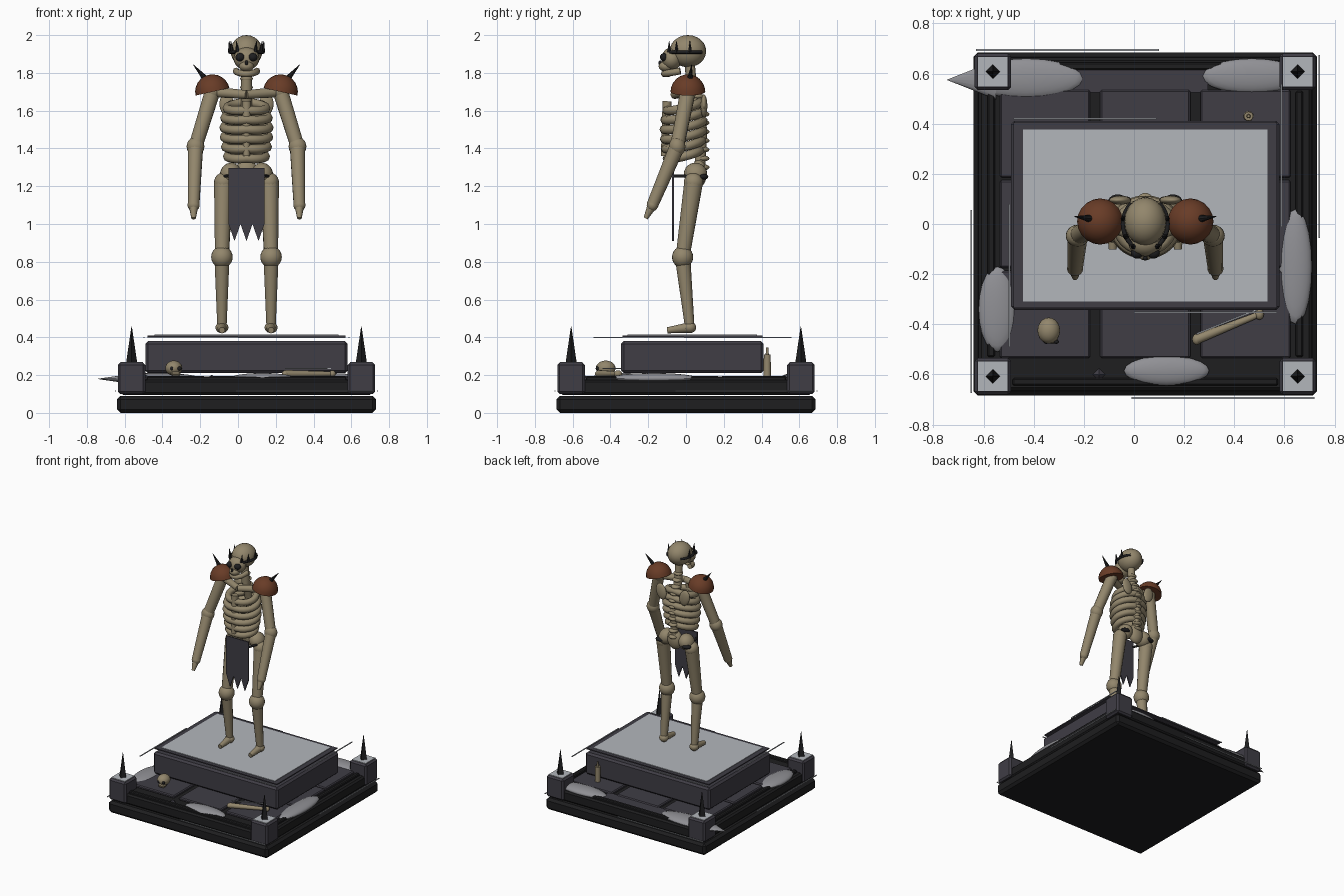
import bpy, bmesh
from math import sin, cos, pi, radians
from mathutils import Vector, Matrix

old = bpy.data.objects.get("Cube")
if old:
    bpy.data.objects.remove(old, do_unlink=True)

SIDES = (-1, 1)
AXIS = .045  # x of the symmetry plane of figure and plinth


def material(name, red, green, blue):
    mat = bpy.data.materials.new(name)
    mat.use_nodes = True
    colour = (red, green, blue, 1)
    mat.diffuse_color = colour
    mat.node_tree.nodes["Principled BSDF"].inputs["Base Color"].default_value = colour
    return mat


bone = material("bone", .29, .24, .15)
stone = material("dark stone", .05, .047, .06)
iron = material("black iron", .013, .013, .014)
leather = material("brown leather", .14, .045, .02)
pale = material("pale slab", .45, .47, .5)
rubble = material("grey rubble", .28, .28, .3)


def at(x, y, z):
    """Point measured from the symmetry plane."""
    return Vector((AXIS + x, y, z))


def finish(name, bm, mat, smooth=True):
    bmesh.ops.recalc_face_normals(bm, faces=bm.faces)
    mesh = bpy.data.meshes.new(name)
    bm.to_mesh(mesh)
    bm.free()
    mesh.materials.append(mat)
    part = bpy.data.objects.new(name, mesh)
    bpy.context.collection.objects.link(part)
    if smooth:
        bpy.ops.object.select_all(action='DESELECT')
        bpy.context.view_layer.objects.active = part
        part.select_set(True)
        bpy.ops.object.shade_smooth_by_angle(angle=radians(40))
    return part


def box(name, centre, size, mat, bevel=0):
    bm = bmesh.new()
    bmesh.ops.create_cube(bm, size=1)
    bmesh.ops.scale(bm, vec=size, verts=bm.verts)
    if bevel:
        bmesh.ops.bevel(bm, geom=bm.edges[:], offset=bevel, segments=1, affect='EDGES')
    part = finish(name, bm, mat, False)
    part.location = centre
    return part


def blob(name, centre, radii, mat, lean=0):
    bm = bmesh.new()
    bmesh.ops.create_uvsphere(bm, u_segments=20, v_segments=12, radius=1)
    bmesh.ops.scale(bm, vec=radii, verts=bm.verts)
    part = finish(name, bm, mat)
    part.location, part.rotation_euler.y = centre, lean
    return part


def limb(name, start, end, start_radius, end_radius, mat=bone, sides=14):
    """Tapered round bar between two points."""
    start, end = Vector(start), Vector(end)
    along = end - start
    turn = along.to_track_quat('Z', 'Y').to_matrix().to_4x4()
    bm = bmesh.new()
    bmesh.ops.create_cone(bm, cap_ends=True, segments=sides, radius1=start_radius, radius2=end_radius,
                          depth=along.length, matrix=Matrix.Translation((start + end) / 2) @ turn)
    return finish(name, bm, mat, sides > 4)


def hoop(name, path, radius, mat, closed=False):
    """Round bar of even thickness along a path."""
    curve = bpy.data.curves.new(name, 'CURVE')
    curve.dimensions = '3D'
    curve.bevel_depth, curve.bevel_resolution = radius, 2
    curve.use_fill_caps = True
    spline = curve.splines.new('POLY')
    spline.points.add(len(path) - 1)
    for point, place in zip(spline.points, path):
        point.co = (*place, 1)
    spline.use_cyclic_u = closed
    curve.materials.append(mat)
    part = bpy.data.objects.new(name, curve)
    bpy.context.collection.objects.link(part)
    return part


def edge_trims(half_x, half_y, middle_y, z, shift, length):
    """One thin strip per side, each shifted the same way round."""
    strip = .006
    for s in SIDES:
        box("edge_trim", at(-s * shift, middle_y + s * half_y, z), (length, strip, strip), pale)
        box("edge_trim", at(s * half_x, middle_y + s * shift, z), (strip, length, strip), pale)


# plinth: slabs, tiles, rails and dais
box("base_slab", at(0, 0, .045), (1.37, 1.37, .09), iron, .018)
box("base_step", at(0, 0, .135), (1.33, 1.33, .08), iron, .012)
box("back_ledge", at(-.03, .57, .178), (.56, .09, .02), stone)
for column in (-1, 0, 1):
    for row in (-1, 0, 1):
        box("floor_tile", at(.4 * column, .36 * row, .183), (.36, .35, .024), stone, .007)
for s in SIDES:
    box("side_rail", at(s * .615, 0, .18), (.03, 1.06, .025), iron, .006)
    box("end_rail", at(0, s * .63, .18), (1.06, .03, .025), iron, .006)
dais_y = .034
box("dais", at(0, dais_y, .295), (1.07, .755, .17), stone, .014)
box("dais_border", at(0, dais_y, .406), (1.05, .74, .008), stone)
box("dais_top", at(0, dais_y, .411), (.975, .685, .006), pale)
edge_trims(.694, .694, 0, .115, .31, .73)
edge_trims(.543, .386, dais_y, .4, .24, .57)

# corner posts with caps and spikes
for sx in SIDES:
    for sy in SIDES:
        post = at(sx * .608, sy * .608, .183)
        top = post + Vector((0, 0, .085))
        box("corner_post", post, (.146, .146, .165), stone, .012)
        box("post_cap", top, (.118, .118, .005), pale)
        limb("post_spike", top, top + Vector((0, 0, .19)), .029, .001, iron, 4)

# flattened rubble mounds
for x, y, rx, ry in ((-.43, .58, .23, .08), (.47, .59, .2, .07), (.645, -.17, .065, .23),
                     (-.545, -.34, .075, .17), (.13, -.585, .17, .06)):
    blob("rubble_mound", (x, y, .183), (rx, ry, .028), rubble)
tip = limb("mound_tip", (-.55, .575, 0), (-.745, .575, 0), .08, .001, rubble)
tip.location.z, tip.scale.z = .18, .36
limb("rubble_chip", (-.14, -.6, .18), (-.14, -.6, .2), .025, .003, stone, 4)

# loose skull, long bone and candle on the floor
blob("loose_skull", (-.34, -.425, .237), (.045, .052, .04), bone)
box("loose_jaw", (-.33, -.455, .207), (.05, .045, .025), bone, .008)
for s in SIDES:
    blob("loose_socket", (-.33 + s * .02, -.47, .235), (.011, .008, .011), iron)
knob, shank_end = Vector((.25, -.46, .207)), Vector((.5, -.36, .207))
limb("long_bone", knob, shank_end, .02, .012)
for end in (knob, shank_end):
    blob("bone_knob", end, (.018, .022, .018), bone)
glint = box("bone_glint", (.37, -.39, .236), (.26, .006, .005), pale)
glint.rotation_euler.z = .38
limb("candle", (.457, .43, .19), (.457, .43, .31), .02, .018)
limb("candle_wick", (.457, .43, .3), (.457, .43, .345), .009, .006)

# skull
blob("cranium", at(0, .01, 1.915), (.084, .097, .085), bone)
blob("face", at(0, -.075, 1.875), (.068, .055, .06), bone)
blob("upper_jaw", at(0, -.1, 1.835), (.04, .045, .03), bone)
jaw_arc = [pi + pi * step / 8 for step in range(9)]
hoop("lower_jaw", [at(.055 * cos(a), -.03 + .085 * sin(a), 1.81 + .015 * sin(a)) for a in jaw_arc], .018, bone)
blob("chin", at(0, -.1, 1.797), (.035, .028, .02), bone)
blob("nose_hole", at(0, -.137, 1.852), (.009, .009, .014), iron)

# spine, ribs and pelvis
limb("neck", at(0, .02, 1.86), at(0, .03, 1.7), .026, .03)
limb("upper_spine", at(0, .03, 1.72), at(0, .085, 1.5), .03, .027)
limb("lower_spine", at(0, .085, 1.5), at(0, .07, 1.24), .027, .03)
for step in range(11):
    blob("vertebra", at(0, .03 + .06 * min(1, step / 4), 1.77 - .047 * step), (.034, .034, .016), bone)
turns = [2 * pi * step / 28 for step in range(28)]
for level in range(6):
    swell = 1 - .035 * (level - 2) ** 2 / (1 if level < 2 else 2)
    height = 1.625 - .051 * level
    hoop("rib", [at(.12 * swell * cos(a), .104 * swell * sin(a) - .012,
                    height + .022 * sin(a) - .012 * abs(cos(a))) for a in turns], .024, bone, True)
limb("breastbone", at(0, -.1, 1.65), at(0, -.115, 1.36), .024, .018)
blob("sacrum", at(0, .07, 1.27), (.06, .04, .075), bone)

# paired parts
for s in SIDES:
    # eye sockets and spiked crown bands
    blob("eye_socket", at(s * .033, -.116, 1.883), (.025, .022, .022), iron)
    band = [radians(13 * step) for step in range(-4, 5)]
    hoop("crown_band", [at(s * .089 * cos(a), .104 * sin(a), 1.91) for a in band], .009, iron)
    for a in (-1, -.5, .2):
        root = at(s * .088 * cos(a), .106 * sin(a), 1.91)
        limb("crown_spike", root, root + Vector((s * .006, 0, .06)), .012, .001, iron, 6)

    # arm, from landmarks
    shoulder, elbow = at(s * .18, .01, 1.7), at(s * .27, -.047, 1.41)
    wrist, fingertip = at(s * .28, -.178, 1.1), at(s * .28, -.213, 1.03)
    limb("collar_bone", at(0, -.06, 1.685), shoulder, .023, .028)
    blob("shoulder_blade", at(s * .1, .095, 1.625), (.042, .018, .062), bone, s * .25)
    blob("shoulder_joint", shoulder, (.045, .045, .045), bone)
    limb("upper_arm", shoulder, elbow, .041, .037)
    blob("elbow", elbow, (.047, .044, .05), bone)
    limb("forearm", elbow, wrist, .041, .031)
    blob("wrist", wrist, (.032, .03, .032), bone)
    limb("hand", wrist, fingertip, .026, .012)

    # half-dome shoulder guard with a spike
    bm = bmesh.new()
    bmesh.ops.create_uvsphere(bm, u_segments=20, v_segments=12, radius=.092)
    bmesh.ops.bisect_plane(bm, geom=bm.verts[:] + bm.edges[:] + bm.faces[:], plane_co=(0, 0, 0),
                           plane_no=(0, 0, -1), clear_outer=True)
    bmesh.ops.holes_fill(bm, edges=bm.edges[:])
    guard = finish("shoulder_guard", bm, leather)
    guard.location, guard.rotation_euler.y = shoulder, s * .22
    limb("guard_spike", at(s * .21, .02, 1.76), at(s * .283, .03, 1.845), .018, .001, iron, 8)

    # leg, from landmarks
    hip, knee = at(s * .122, .04, 1.22), at(s * .13, -.018, .825)
    ankle, toe = at(s * .13, .02, .452), at(s * .13, -.1, .437)
    blob("hip_bone", at(s * .085, .05, 1.265), (.055, .062, .06), bone, s * -.4)
    blob("hip_joint", hip, (.05, .052, .052), bone)
    limb("thigh", hip, knee, .05, .037)
    blob("knee", knee, (.057, .056, .058), bone)
    limb("shin", knee, ankle, .041, .025)
    blob("ankle", ankle, (.034, .034, .03), bone)
    limb("foot", ankle, toe, .028, .016)

    # belt
    limb("belt_strap", at(s * .09, -.063, 1.253), at(s * .13, .05, 1.253), .008, .008, iron)
    blob("belt_knot", at(s * .11, .09, 1.25), (.038, .028, .016), iron)

# ragged loincloth: the hem alternates between high and low points
half_width = .095
hem = [(half_width * (1 - step / 3), .91 if step % 2 else 1) for step in range(7)]
outline = [(-half_width, 1.297), (half_width, 1.297)] + hem
bm = bmesh.new()
cloth = bm.faces.new([bm.verts.new(at(x, -.073, z)) for x, z in outline])
grown = bmesh.ops.extrude_face_region(bm, geom=[cloth])
bmesh.ops.translate(bm, vec=(0, .009, 0), verts=[v for v in grown["geom"] if isinstance(v, bmesh.types.BMVert)])
finish("loincloth", bm, stone, False)
